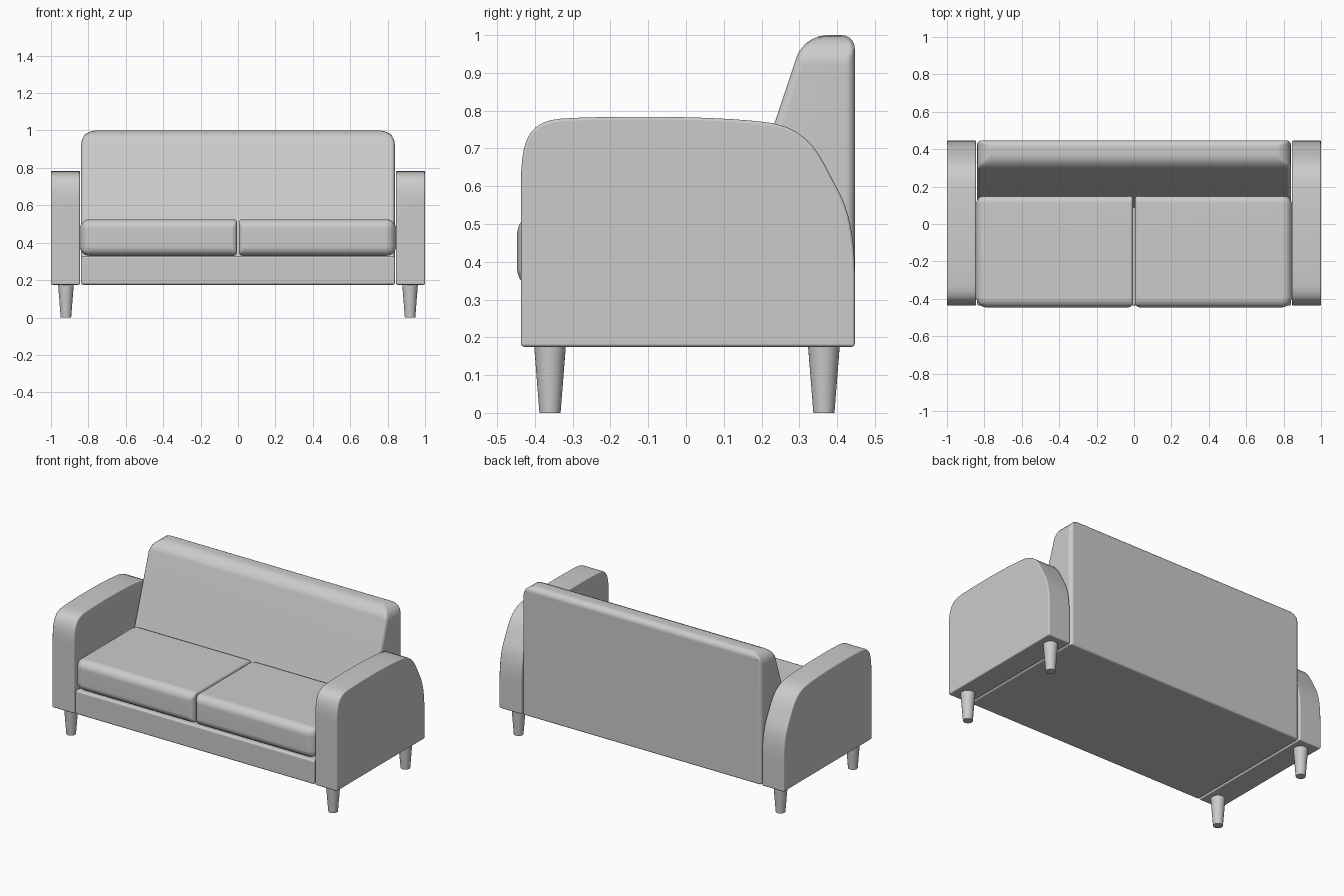
import bpy
import bmesh
from math import radians
from mathutils import Vector
from mathutils.geometry import interpolate_bezier

cube = bpy.data.objects.get("Cube")
if cube:
    bpy.data.objects.remove(cube, do_unlink=True)

fabric = bpy.data.materials.new("light grey")
fabric.use_nodes = True
GREY = (0.6, 0.6, 0.6, 1)
fabric.diffuse_color = GREY
fabric.node_tree.nodes["Principled BSDF"].inputs["Base Color"].default_value = GREY


def finish(name, bm, round_rule=None, segments=5):
    """Make an object; round_rule(midpoint, direction) gives each edge's radius."""
    bmesh.ops.recalc_face_normals(bm, faces=bm.faces)
    if round_rule:
        layer = bm.edges.layers.float.new("bevel_weight_edge")
        for e in bm.edges:
            a, b = (v.co for v in e.verts)
            e[layer] = round_rule((a + b) / 2, (b - a).normalized()) * 10
    mesh = bpy.data.meshes.new(name)
    bm.to_mesh(mesh)
    bm.free()
    mesh.materials.append(fabric)
    obj = bpy.data.objects.new(name, mesh)
    bpy.context.collection.objects.link(obj)
    bpy.ops.object.select_all(action='DESELECT')
    bpy.context.view_layer.objects.active = obj
    obj.select_set(True)
    if round_rule:
        bevel = obj.modifiers.new("rounding", 'BEVEL')
        bevel.limit_method = 'WEIGHT'
        bevel.width = 0.1
        bevel.segments = segments
        bpy.ops.object.modifier_apply(modifier=bevel.name)
    bpy.ops.object.shade_smooth_by_angle(angle=radians(40))
    if round_rule:
        obj.modifiers.new("flat panels", 'WEIGHTED_NORMAL').keep_sharp = True
    return obj


def extrude_profile(points, x0, x1):
    """Side profile (y, z) swept along x."""
    bm = bmesh.new()
    face = bm.faces.new([bm.verts.new((x0, y, z)) for y, z in points])
    swept = bmesh.ops.extrude_face_region(bm, geom=[face])["geom"]
    moved = [v for v in swept if isinstance(v, bmesh.types.BMVert)]
    bmesh.ops.translate(bm, verts=moved, vec=(x1 - x0, 0, 0))
    return bm


# Frame: seat base and sloping backrest in one piece
def frame_rounding(mid, direction):
    if mid.z > 0.99:
        if abs(direction.y) > 0.9:
            return 0.08
        return 0.035 if mid.y > 0.4 else 0.06
    if abs(direction.x) > 0.9 and -0.4 < mid.y < 0.4:
        return 0
    if mid.z > 0.5:
        return 0.025
    return 0.012


frame_profile = [(-0.437, 0.175), (-0.437, 0.328), (0.088, 0.328),
                 (0.312, 1.0), (0.447, 1.0), (0.447, 0.175)]
finish("seat_frame", extrude_profile(frame_profile, -0.84, 0.84), frame_rounding)

# Arms: curved side outline
corners = [(-0.437, 0.6), (-0.437, 0.72), (-0.42, 0.772), (-0.33, 0.779),
           (-0.2, 0.787), (0.1, 0.787), (0.23, 0.767),
           (0.34, 0.745), (0.36, 0.665), (0.405, 0.585),
           (0.435, 0.53), (0.447, 0.45), (0.447, 0.36)]
arm_profile = [(-0.437, 0.175)]
for i in range(0, len(corners) - 1, 3):
    curve = interpolate_bezier(*[Vector((y, z, 0)) for y, z in corners[i:i + 4]], 10)
    arm_profile += [(p.x, p.y) for p in curve[(1 if i else 0):]]
arm_profile.append((0.447, 0.175))


def arm_rounding(mid, direction):
    return 0.008 if abs(direction.x) < 0.5 or mid.z < 0.2 else 0


for side, s in (("left", 1), ("right", -1)):
    finish(side + "_arm", extrude_profile(arm_profile, s * 0.845, s), arm_rounding, 3)

    # Seat cushion: soft outside, tighter along the middle seam
    def cushion_rounding(mid, direction):
        inner = abs(mid.x) < 0.1
        if abs(direction.z) > 0.9:
            return 0.03 if inner else 0.06
        return 0.018 if inner else 0.05

    outline = [(-0.447, 0.33), (-0.447, 0.525), (0.162, 0.525), (0.162, 0.33)]
    finish(side + "_cushion", extrude_profile(outline, s * 0.005, s * 0.845),
           cushion_rounding, 6)

    # Tapered legs
    for end, y in (("front", -0.36), ("back", 0.365)):
        bm = bmesh.new()
        bmesh.ops.create_cone(bm, cap_ends=True, segments=32, radius1=0.028,
                              radius2=0.042, depth=0.178)
        bmesh.ops.translate(bm, verts=bm.verts, vec=(s * 0.92, y, 0.089))
        finish(side + "_" + end + "_leg", bm)
